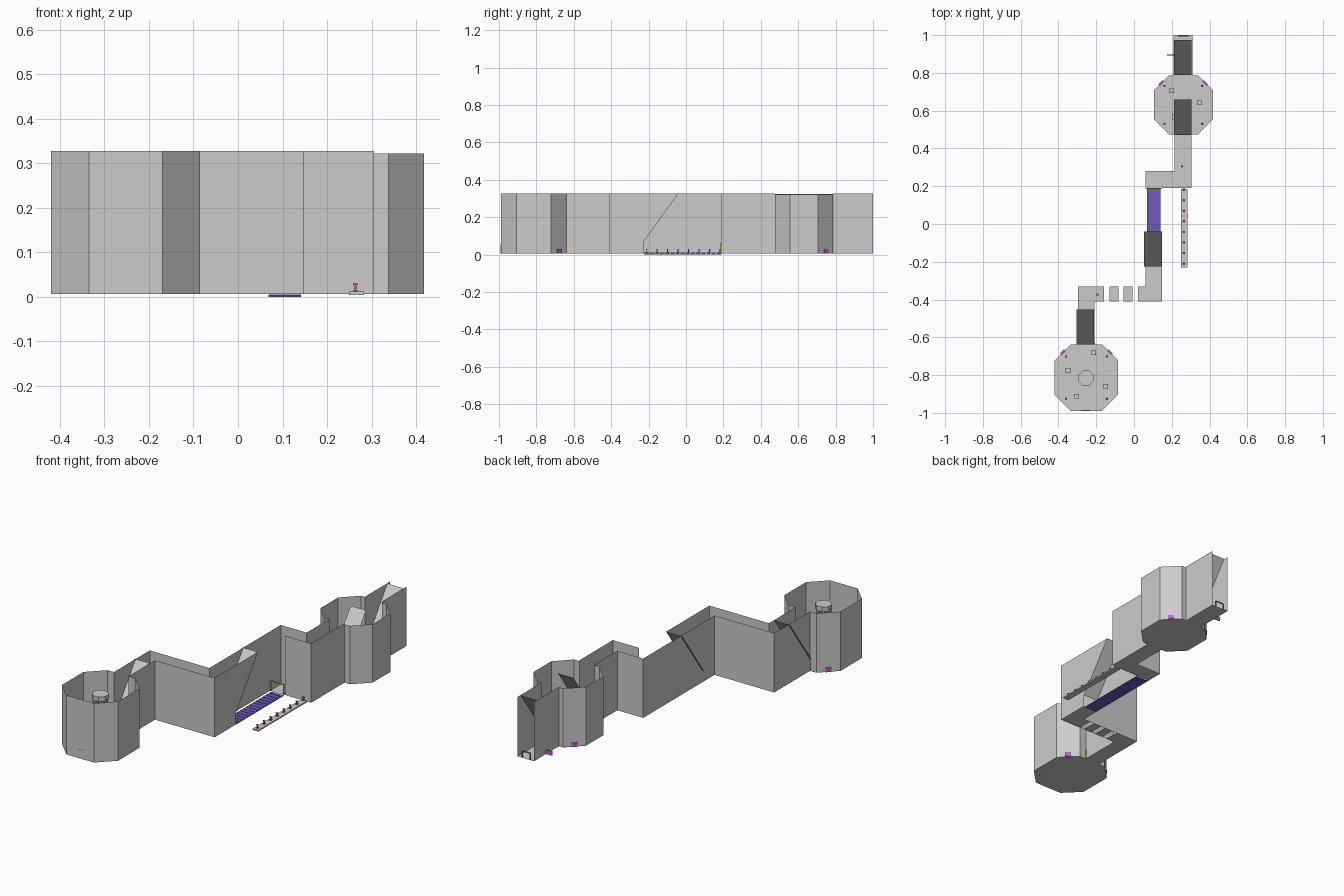
import bpy, bmesh, math
from mathutils import Matrix

if "Cube" in bpy.data.objects:
    bpy.data.objects.remove(bpy.data.objects["Cube"])

Z0, TOP = 0.006, 0.327


def material(name, rgb):
    m = bpy.data.materials.new(name)
    m.diffuse_color = (*rgb, 1)
    m.use_nodes = True
    m.node_tree.nodes["Principled BSDF"].inputs["Base Color"].default_value = m.diffuse_color
    return m


PURPLE = material("purple", (0.16, 0.10, 0.50))
MAGENTA = material("magenta", (0.55, 0.12, 0.60))
RED = material("red", (0.55, 0.12, 0.22))
YELLOW = material("yellow", (0.75, 0.70, 0.08))
GREEN = material("green", (0.08, 0.55, 0.15))


def mesh_object(name, verts, faces, mat=None):
    me = bpy.data.meshes.new(name)
    me.from_pydata(verts, [], faces)
    ob = bpy.data.objects.new(name, me)
    bpy.context.collection.objects.link(ob)
    if mat:
        me.materials.append(mat)
    return ob


def wall(name, pts, top=TOP):
    n = len(pts)
    verts = [(x, y, Z0) for x, y in pts] + [(x, y, top) for x, y in pts]
    return mesh_object(name, verts, [(i, i + 1, n + i + 1, n + i) for i in range(n - 1)])


def floor(name, pts, z=Z0):
    return mesh_object(name, [(x, y, z) for x, y in pts], [tuple(range(len(pts)))])


def rect(x0, x1, y0, y1):
    return [(x0, y0), (x1, y0), (x1, y1), (x0, y1)]


def boxes(name, specs, mat=None, turn=0, at=(0, 0, 0)):
    """One object made of boxes given as (centre, size)."""
    bm = bmesh.new()
    for c, s in specs:
        bmesh.ops.create_cube(bm, size=1, matrix=Matrix.Translation(c) @ Matrix.Diagonal((*s, 1)))
    me = bpy.data.meshes.new(name)
    bm.to_mesh(me)
    bm.free()
    ob = bpy.data.objects.new(name, me)
    bpy.context.collection.objects.link(ob)
    ob.location = at
    ob.rotation_euler.z = turn
    if mat:
        me.materials.append(mat)
    return ob


def octagon(x0, x1, y0, y1, c):
    # starts on the back side, right end, and runs clockwise to the back left end
    return [(x1 - c, y1), (x1, y1 - c), (x1, y0 + c), (x1 - c, y0),
            (x0 + c, y0), (x0, y0 + c), (x0, y1 - c), (x0 + c, y1)]


def slope(name, x0, x1, y):
    # slanted corridor ceiling rising towards the back
    mesh_object(name, [(x0, y, 0.07), (x1, y, 0.07), (x1, y + 0.185, TOP), (x0, y + 0.185, TOP)],
                [(0, 1, 2, 3)])


def door_frame(name, x0, x1, y, mat, h=0.055):
    w, t = x1 - x0, 0.005
    boxes(name, [((0, 0, h), (w, t, t)),
                 ((-w / 2, 0, h / 2), (t, t, h)), ((w / 2, 0, h / 2), (t, t, h))],
          mat, at=((x0 + x1) / 2, y, Z0))


def figure(x, y, z=Z0):
    boxes("marker_post", [((0, 0, 0.0015), (0.012, 0.012, 0.003)),
                          ((0, 0, 0.009), (0.005, 0.005, 0.014)),
                          ((0, 0, 0.017), (0.011, 0.009, 0.003))], RED, at=(x, y, z))


# octagonal rooms
room1 = octagon(-0.42, -0.085, -0.99, -0.637, 0.085)
floor("front_room_floor", room1)
wall("front_room_wall", [(-0.21, -0.637)] + room1 + [(-0.297, -0.637)])
room2 = octagon(0.105, 0.418, 0.475, 0.787, 0.08)
floor("back_room_floor", room2)
wall("back_room_wall_right", [(0.31, 0.787)] + room2[:4] + [(0.305, 0.475)], 0.322)
wall("back_room_wall_left", [(0.215, 0.475)] + room2[4:] + [(0.21, 0.787)], 0.325)

# corridor walls
wall("corridor_wall_left", [(-0.297, -0.637), (-0.297, -0.33), (0.06, -0.33),
                            (0.06, 0.28), (0.215, 0.28), (0.215, 0.475)])
wall("corridor_wall_right", [(-0.21, -0.637), (-0.21, -0.41), (0.147, -0.41), (0.147, -0.225)])
mesh_object("corridor_wall_slanted_end",
            [(0.147, -0.225, 0.07), (0.147, -0.04, TOP), (0.147, -0.225, TOP)], [(0, 1, 2)])
wall("corridor_wall_back_right", [(0.147, 0.19), (0.305, 0.19), (0.305, 0.475)])
wall("exit_wall_left", [(0.21, 0.787), (0.21, 1.0)])
wall("exit_wall_right", [(0.31, 0.787), (0.31, 1.0)])

# corridor floors, with gaps between stepping pads
for i, r in enumerate([(-0.297, -0.21, -0.637, -0.41), (-0.297, -0.16, -0.41, -0.33),
                       (-0.129, -0.082, -0.41, -0.33), (-0.055, -0.008, -0.41, -0.33),
                       (0.02, 0.147, -0.41, -0.33), (0.06, 0.147, -0.33, -0.225),
                       (0.06, 0.305, 0.19, 0.28), (0.215, 0.305, 0.28, 0.475),
                       (0.21, 0.31, 0.787, 1.0)]):
    floor(f"corridor_floor_{i}", rect(*r))

# slanted ceilings
slope("slope_front_room", -0.305, -0.213, -0.637)
slope("slope_middle", 0.052, 0.147, -0.225)
slope("slope_back_room", 0.212, 0.305, 0.475)
slope("slope_exit", 0.212, 0.305, 0.79)

# purple pool with raised slats
boxes("pool", [((0.105, -0.018, 0.0015), (0.072, 0.414, 0.003))], PURPLE)
boxes("pool_slats", [((0.105, -0.21 + i * 0.0275, 0.0038), (0.072, 0.017, 0.0018))
                     for i in range(15)], PURPLE)

# side walkway with posts
boxes("side_walkway", [((0.266, -0.022, 0.008), (0.034, 0.416, 0.007))])
for i in range(8):
    figure(0.264, -0.21 + i * 0.056, 0.0115)

# capped column of rods in the front room
bpy.ops.mesh.primitive_cylinder_add(vertices=8, radius=0.043, depth=0.025,
                                    location=(-0.254, -0.815, 0.278),
                                    rotation=(0, 0, math.pi / 8))
bpy.context.object.name = "column_cap"
boxes("column_rods", [((0.034 * math.cos(a), 0.034 * math.sin(a), 0.136), (0.006, 0.006, 0.26))
                      for a in [math.pi / 8 + k * math.pi / 4 for k in range(8)]],
      at=(-0.254, -0.815, 0))

# crates on the room floors
for x, y in [(-0.213, -0.68), (-0.35, -0.775), (-0.15, -0.86), (-0.303, -0.912),
             (0.198, 0.705), (0.346, 0.643), (0.215, 0.567)]:
    boxes("crate", [((0, 0, 0.0125), (0.025, 0.025, 0.025))], at=(x, y, Z0))

# room corner posts and diagonal wall panels
for cx, cy, dx, dy, px, py in [(-0.252, -0.813, 0.108, 0.112, 0.125, 0.134),
                               (0.261, 0.631, 0.1, 0.1, 0.116, 0.116)]:
    for sx in (-1, 1):
        for sy in (-1, 1):
            figure(cx + sx * dx, cy + sy * dy)
        boxes("wall_panel", [((0, 0, 0.012), (0.03, 0.012, 0.022))], MAGENTA,
              turn=-sx * math.pi / 4, at=(cx + sx * px, cy + py, Z0))
for x, y in [(0.255, 0.305), (-0.193, -0.373)]:
    figure(x, y)
boxes("exit_side_panel", [((0.193, 0.895, 0.018), (0.035, 0.005, 0.024))], MAGENTA)

# door frames
door_frame("front_room_door", -0.297, -0.21, -0.633, YELLOW)
door_frame("pool_door", 0.065, 0.142, 0.188, YELLOW)
door_frame("back_room_door", 0.22, 0.30, 0.475, YELLOW)
door_frame("exit_door", 0.235, 0.285, 0.995, GREEN, 0.035)
boxes("entry_door", [((-0.255, -0.988, 0.03), (0.045, 0.006, 0.048))])
